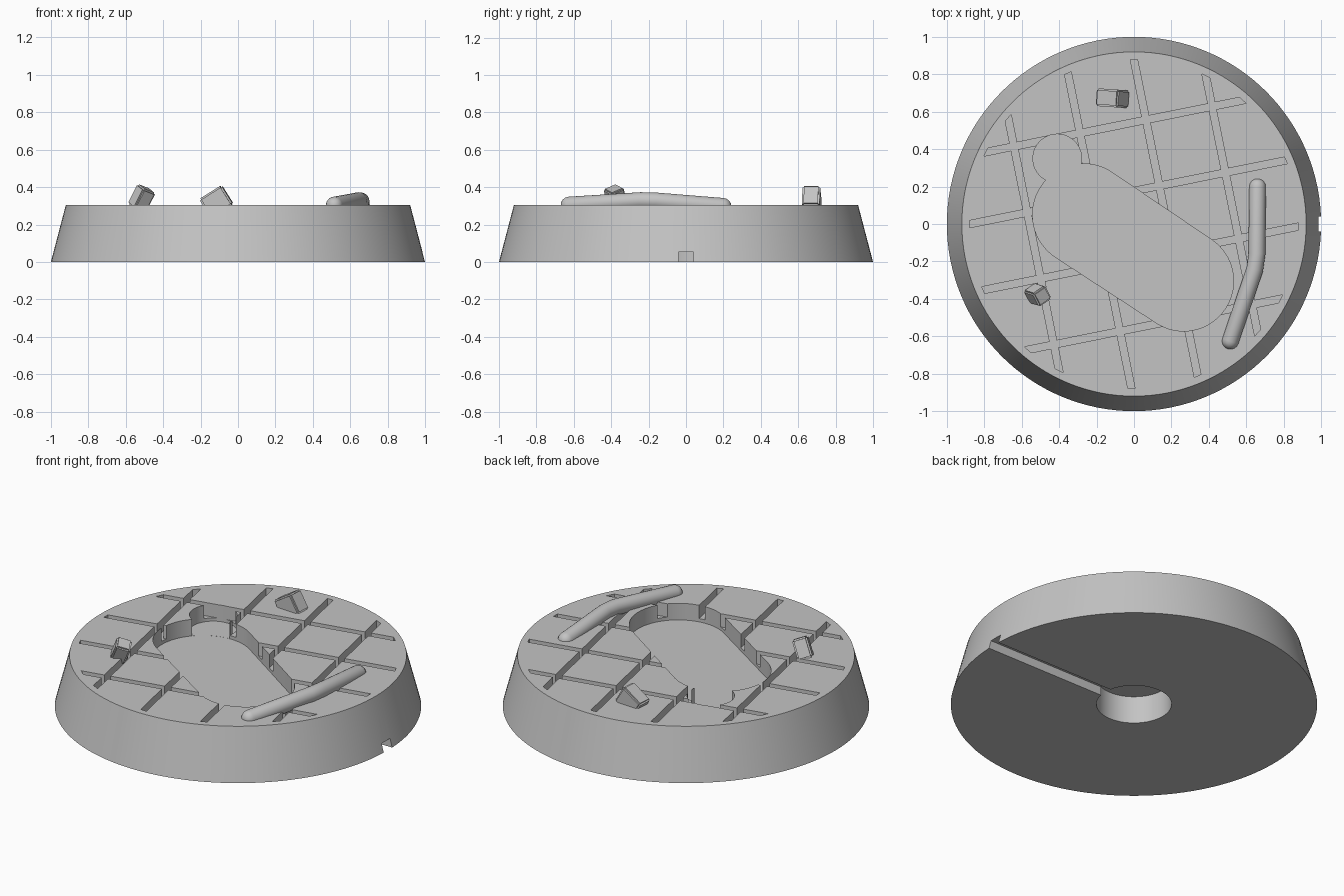
import bpy, bmesh, math
from mathutils import Vector

cube = bpy.data.objects.get("Cube")
if cube:
    bpy.data.objects.remove(cube, do_unlink=True)

GREY = (0.55, 0.55, 0.55, 1)
stone = bpy.data.materials.new("grey stone")
stone.use_nodes = True
stone.diffuse_color = GREY
stone.node_tree.nodes["Principled BSDF"].inputs["Base Color"].default_value = GREY

TOP, RIM = 0.305, 0.92


def make_object(name, bm):
    bmesh.ops.recalc_face_normals(bm, faces=bm.faces)
    mesh = bpy.data.meshes.new(name)
    bm.to_mesh(mesh)
    bm.free()
    mesh.materials.append(stone)
    obj = bpy.data.objects.new(name, mesh)
    bpy.context.collection.objects.link(obj)
    return obj


def arc(x, y, r, start, sweep, n):
    return [(x + r * math.cos(math.radians(start + sweep * i / n)),
             y + r * math.sin(math.radians(start + sweep * i / n))) for i in range(n + 1)]


def prism(name, outline, low, high):
    bm = bmesh.new()
    face = bm.faces.new([bm.verts.new((x, y, low)) for x, y in outline])
    new = bmesh.ops.extrude_face_region(bm, geom=[face])["geom"]
    bmesh.ops.translate(bm, vec=(0, 0, high - low),
                        verts=[v for v in new if isinstance(v, bmesh.types.BMVert)])
    return make_object(name, bm)


def apply_modifiers(obj):
    graph = bpy.context.evaluated_depsgraph_get()
    obj.data = bpy.data.meshes.new_from_object(obj.evaluated_get(graph))
    obj.modifiers.clear()


def cut(target, cutter):
    cutter.hide_render = True
    mod = target.modifiers.new("cut", "BOOLEAN")
    mod.operation, mod.solver, mod.object = "DIFFERENCE", "EXACT", cutter
    apply_modifiers(target)
    bpy.data.objects.remove(cutter, do_unlink=True)


def smooth(obj, degrees):
    bpy.ops.object.select_all(action="DESELECT")
    obj.select_set(True)
    bpy.context.view_layer.objects.active = obj
    bpy.ops.object.shade_smooth_by_angle(angle=math.radians(degrees))


# Tapered round base
bm = bmesh.new()
bmesh.ops.create_cone(bm, cap_ends=True, segments=128, radius1=1, radius2=RIM, depth=TOP)
bmesh.ops.translate(bm, vec=(0, 0, TOP / 2), verts=bm.verts)
base = make_object("base", bm)

# Paving joints: two crossed sets whose ends follow the rim
TURN, REACH, HALF = math.radians(11.4), 0.88, 0.019
for quarter in (0, math.pi / 2):
    c, s = math.cos(TURN + quarter), math.sin(TURN + quarter)
    for i in range(4):
        mid = -0.547 + 0.36 * i
        if quarter:
            mid = -mid
        a, b = mid - HALF, mid + HALF
        ea, eb = math.sqrt(REACH ** 2 - a * a), math.sqrt(REACH ** 2 - b * b)
        corners = [(-ea, a), (ea, a), (eb, b), (-eb, b)]
        outline = [(c * u - s * v, s * u + c * v) for u, v in corners]
        cut(base, prism("joint_cutter", outline, TOP - 0.08, 0.5))

# Sunken slot: a long rounded recess with a smaller round lobe
slot = arc(0.265, -0.305, 0.267, -123.5, 180, 32) + arc(-0.27, 0.05, 0.272, 56.5, 180, 32)
cut(base, prism("slot_cutter", slot, TOP - 0.1, 0.5))
cut(base, prism("lobe_cutter", arc(-0.41, 0.35, 0.13, 0, 354, 59), TOP - 0.0995, 0.5))

# Underside socket and the channel running out to the side
cut(base, prism("socket_cutter", arc(0, 0, 0.205, 0, 354, 59), -0.1, 0.165))
cut(base, prism("channel_cutter", [(0, -0.04), (1.1, -0.04), (1.1, 0.04), (0, 0.04)],
                -0.1, 0.052))
smooth(base, 30)


# Loose tilted stones
def rock(name, location, size, tilt):
    bm = bmesh.new()
    bmesh.ops.create_cube(bm, size=1)
    bmesh.ops.scale(bm, vec=size, verts=bm.verts)
    bmesh.ops.bevel(bm, geom=bm.edges[:], offset=0.009, segments=2, affect="EDGES")
    obj = make_object(name, bm)
    obj.location = location
    obj.rotation_euler = [math.radians(a) for a in tilt]
    smooth(obj, 40)


rock("back_rock", (-0.115, 0.672, 0.322), (0.14, 0.095, 0.12), (0, -32, -4))
rock("side_rock", (-0.515, -0.378, 0.34), (0.085, 0.085, 0.12), (22, 18, 35))

# Bent branch with rounded ends
bm = bmesh.new()
path = [Vector(p) for p in ((0.66, 0.198, 0.297), (0.657, -0.16, 0.326),
                            (0.646, -0.24, 0.328), (0.515, -0.625, 0.304))]
RADIUS, SIDES = 0.045, 24
first, last = (path[1] - path[0]).normalized(), (path[3] - path[2]).normalized()
rings = []
for k in range(4, -1, -1):
    t = math.radians(k * 20)
    rings.append((path[0] - first * RADIUS * math.sin(t), first, RADIUS * math.cos(t)))
for i in (1, 2):
    rings.append((path[i], (path[i + 1] - path[i - 1]).normalized(), RADIUS))
for k in range(5):
    t = math.radians(k * 20)
    rings.append((path[3] + last * RADIUS * math.sin(t), last, RADIUS * math.cos(t)))
loops = []
for centre, along, r in rings:
    side = along.cross(Vector((0, 0, 1))).normalized()
    up = side.cross(along)
    angles = [2 * math.pi * j / SIDES for j in range(SIDES)]
    loops.append([bm.verts.new(centre + r * (side * math.cos(a) + up * math.sin(a)))
                  for a in angles])
for one, two in zip(loops, loops[1:]):
    for j in range(SIDES):
        k = (j + 1) % SIDES
        bm.faces.new((one[j], one[k], two[k], two[j]))
bm.faces.new(loops[0])
bm.faces.new(loops[-1])
smooth(make_object("branch", bm), 40)
